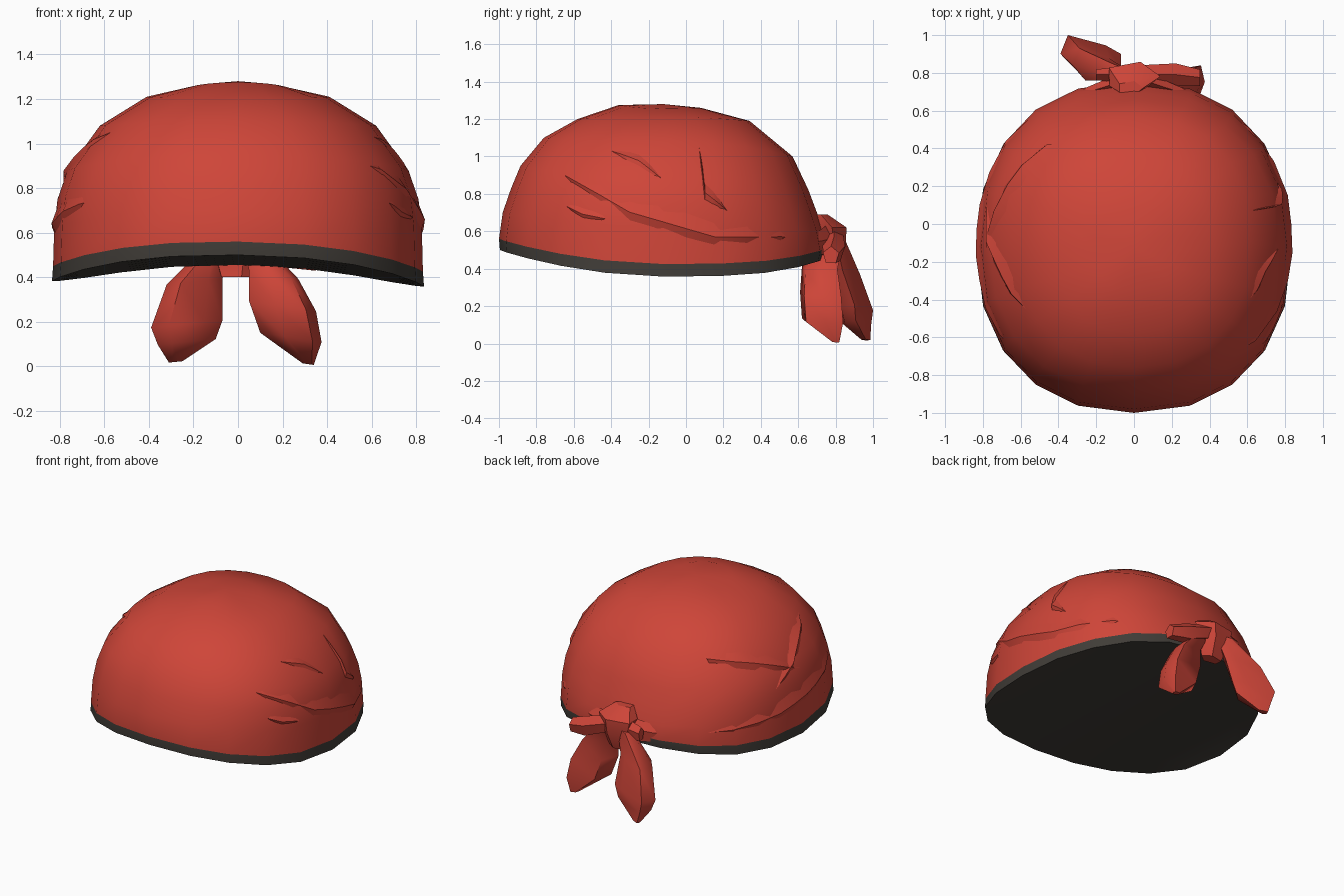
import bpy, bmesh, math
from mathutils import Vector
from mathutils.bvhtree import BVHTree

if "Cube" in bpy.data.objects:
    bpy.data.objects.remove(bpy.data.objects["Cube"])


def material(name, rgb):
    m = bpy.data.materials.new(name)
    m.diffuse_color = (*rgb, 1)
    m.use_nodes = True
    m.node_tree.nodes["Principled BSDF"].inputs["Base Color"].default_value = m.diffuse_color
    return m


RED = material("red cloth", (0.62, 0.06, 0.04))
DARK = material("dark lining", (0.052, 0.046, 0.039))


def finish(name, bm, mats, angle=40):
    bmesh.ops.recalc_face_normals(bm, faces=bm.faces)
    me = bpy.data.meshes.new(name)
    bm.to_mesh(me)
    bm.free()
    for m in mats:
        me.materials.append(m)
    ob = bpy.data.objects.new(name, me)
    bpy.context.collection.objects.link(ob)
    bpy.ops.object.select_all(action='DESELECT')
    ob.select_set(True)
    bpy.context.view_layer.objects.active = ob
    bpy.ops.object.shade_smooth_by_angle(angle=math.radians(angle))
    return ob


def loft(bm, rings, mat=0):
    for a, b in zip(rings, rings[1:]):
        n = len(a)
        for i in range(n):
            f = bm.faces.new((a[i], a[(i + 1) % n], b[(i + 1) % n], b[i]))
            f.material_index = mat


def fan(bm, ring, tip, mat=0):
    v = bm.verts.new(tip)
    for i in range(len(ring)):
        bm.faces.new((ring[i], ring[(i + 1) % len(ring)], v)).material_index = mat


def rounded(v, p=0.88):
    return math.copysign(abs(v) ** p, v)


# Cap levels: half width, front y, back y, z at front, side and back
SEG = 20
LEVELS = [(0.835, -0.995, 0.745, 0.50, 0.37, 0.455),
          (0.83, -1.0, 0.755, 0.56, 0.437, 0.51),
          (0.825, -0.98, 0.735, 0.70, 0.62, 0.60),
          (0.81, -0.935, 0.70, 0.83, 0.75, 0.70),
          (0.765, -0.885, 0.655, 0.95, 0.88, 0.82),
          (0.62, -0.76, 0.57, 1.10, 1.08, 1.00),
          (0.41, -0.58, 0.34, 1.20, 1.21, 1.19),
          (0.21, -0.36, 0.08, 1.275, 1.255, 1.26)]


def cap_ring(bm, level, low):
    w, yf, yb, zf, zs, zb = level
    ring = []
    for i in range(SEG):
        a = 2 * math.pi * i / SEG
        c, s = math.cos(a), math.sin(a)
        if s < 0:
            z = zs + (zf - zs) * abs(s) ** 1.6
        else:
            z = zs + (zb - zs) * s ** (3 if low else 2)
        if low:
            z -= 0.012 * c          # hem hangs a little lower on the right
        ring.append(bm.verts.new((w * rounded(c),
                                  (yf + yb) / 2 + (yb - yf) / 2 * rounded(s), z)))
    return ring


# Cap with dark hem band
bm = bmesh.new()
rings = [cap_ring(bm, lv, i < 2) for i, lv in enumerate(LEVELS)]
loft(bm, rings[:2], 1)
loft(bm, rings[1:], 0)
fan(bm, rings[-1], (0, -0.12, 1.28), 0)

# Dark underside: straight strips running from the front hem to the back hem
rim = rings[0]
STEPS = 5
columns = []
for i in range(1, SEG // 2):
    back, front = rim[i], rim[SEG - i]
    mid = [bm.verts.new(front.co.lerp(back.co, k / STEPS)) for k in range(1, STEPS)]
    columns.append([front] + mid + [back])
for a, b in zip(columns, columns[1:]):
    for k in range(STEPS):
        bm.faces.new((a[k], a[k + 1], b[k + 1], b[k])).material_index = 1
for corner, col in ((rim[0], columns[0]), (rim[SEG // 2], columns[-1])):
    for k in range(STEPS):
        bm.faces.new((corner, col[k], col[k + 1])).material_index = 1
bm.normal_update()
surface = BVHTree.FromBMesh(bm)
finish("cap", bm, [RED, DARK])


# Cloth folds: overlapping ridges with a sharp underside, along (y, z) paths
def fold(name, side, path, width, lift):
    bm = bmesh.new()
    pts = []
    for (y0, z0), (y1, z1) in zip(path, path[1:]):
        pts += [(y0 + (y1 - y0) * k / 3, z0 + (z1 - z0) * k / 3) for k in range(3)]
    pts.append(path[-1])
    rows = []
    for i, (y, z) in enumerate(pts):
        t = math.sin(math.pi * i / (len(pts) - 1)) ** 0.7
        row = []
        for dz, out in ((0.7, -0.004), (0.0, lift * t), (-0.4, -0.006)):
            start = Vector((side * 2, y, z + dz * width * (t + 0.05)))
            hit, normal, _, _ = surface.ray_cast(start, Vector((-side, 0, 0)))
            if hit is None:
                break
            if normal.x * side < 0:
                normal = -normal
            row.append(bm.verts.new(hit + normal * out))
        if len(row) == 3:
            rows.append(row)
    for a, b in zip(rows, rows[1:]):
        for k in range(2):
            bm.faces.new((a[k], a[k + 1], b[k + 1], b[k]))
    finish(name, bm, [RED], 40)


FOLDS = [
    (1, [(-0.77, 0.97), (-0.3, 0.70), (0.15, 0.57), (0.68, 0.57)], 0.14, 0.022),
    (1, [(-0.4, 1.03), (-0.25, 0.97), (-0.13, 0.88)], 0.07, 0.012),
    (1, [(0.07, 1.05), (0.1, 0.80), (0.22, 0.71)], 0.09, 0.02),
    (1, [(-0.65, 0.74), (-0.55, 0.69), (-0.4, 0.66)], 0.06, 0.012),
    (-1, [(-0.72, 0.76), (-0.3, 0.66), (0.1, 0.6), (0.6, 0.56)], 0.13, 0.02),
    (-1, [(0.52, 1.04), (0.2, 0.95), (-0.2, 0.8)], 0.12, 0.022),
    (-1, [(-0.45, 1.05), (-0.2, 0.93), (0.1, 0.76)], 0.1, 0.02),
]
for i, args in enumerate(FOLDS):
    fold("fold_%d" % (i + 1), *args)


# Hanging tails: faceted sections given as z, x range, y range
def tail(name, outline, sections, skew):
    bm = bmesh.new()
    rings = []
    for z, x0, x1, y0, y1 in sections:
        cx, cy, rx, ry = (x0 + x1) / 2, (y0 + y1) / 2, (x1 - x0) / 2, (y1 - y0) / 2
        rings.append([bm.verts.new((cx + rx * u, cy + ry * v, z + skew * u * rx))
                      for u, v in outline])
    loft(bm, rings)
    bm.faces.new(rings[0])
    bm.faces.new(rings[-1])
    finish(name, bm, [RED], 55)


tail("right_tail",
     [(-1, -0.3), (-0.2, -1), (0.7, -0.8), (1, 0.2), (0.85, 1), (-0.6, 0.7)],
     [(0.56, 0.02, 0.12, 0.74, 0.84), (0.41, 0.05, 0.27, 0.62, 0.81),
      (0.27, 0.05, 0.35, 0.61, 0.83), (0.13, 0.10, 0.375, 0.62, 0.84),
      (0.01, 0.29, 0.34, 0.78, 0.82)], -0.15)
tail("left_tail",
     [(-0.75, 1), (-1, -0.1), (-0.5, -1), (0.5, -0.9), (1, -0.1), (0.5, 0.4)],
     [(0.56, -0.13, -0.02, 0.76, 0.85), (0.38, -0.32, -0.07, 0.76, 0.93),
      (0.19, -0.39, -0.07, 0.82, 1.0), (0.11, -0.36, -0.10, 0.84, 0.99),
      (0.02, -0.31, -0.25, 0.94, 0.985)], 0.1)


# Knot and the gathered cloth that runs into it: tapered five-sided bundles
def bundle(name, stops, flat=0.6, axis=0):
    bm = bmesh.new()
    rings = []
    for x, y, z, r in stops:
        ring = []
        for k in range(5):
            a = 2 * math.pi * k / 5 + 0.3
            p, q = flat * r * math.cos(a), r * math.sin(a)
            off = (0, p, q) if axis == 0 else (q, p, 0)
            ring.append(bm.verts.new((x + off[0], y + off[1], z + off[2])))
        rings.append(ring)
    loft(bm, rings)
    bm.faces.new(rings[0])
    bm.faces.new(rings[-1])
    finish(name, bm, [RED], 30)


bundle("knot", [(-0.02, 0.72, 0.69, 0.07), (-0.01, 0.78, 0.62, 0.15),
                (-0.01, 0.79, 0.52, 0.12), (-0.01, 0.76, 0.40, 0.08)], 0.55, 1)
for s, side in ((1, "right"), (-1, "left")):
    bundle(side + "_gather", [(s * 0.45, 0.60, 0.53, 0.02), (s * 0.25, 0.695, 0.53, 0.06),
                              (s * 0.05, 0.76, 0.54, 0.10)], 0.5)
bundle("right_knot_ear", [(0.05, 0.79, 0.56, 0.06), (0.22, 0.79, 0.50, 0.07),
                          (0.35, 0.775, 0.47, 0.05)], 0.9)
bundle("left_knot_ear", [(-0.05, 0.79, 0.57, 0.08), (-0.2, 0.79, 0.55, 0.05)], 0.6)
